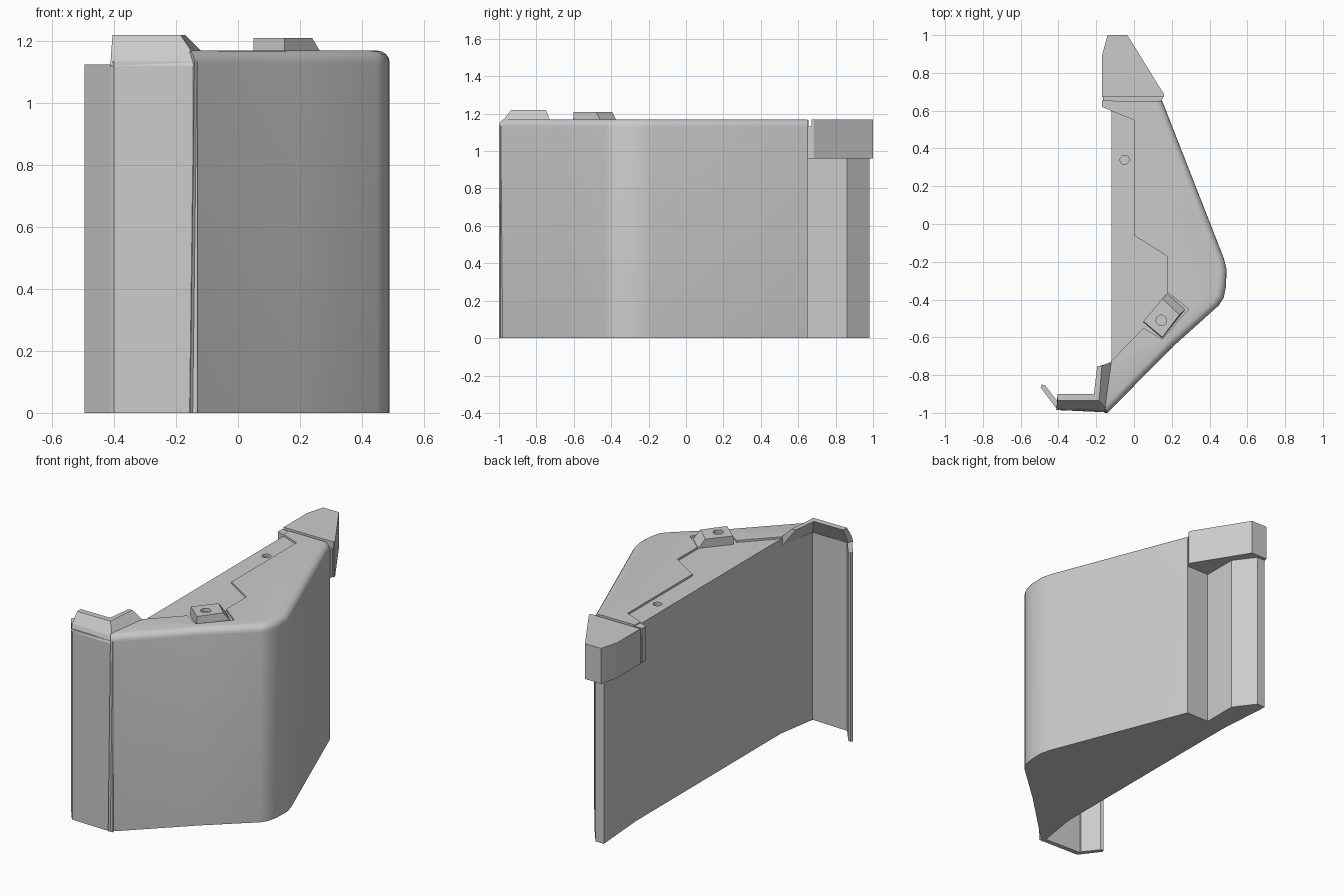
import bpy, bmesh

if "Cube" in bpy.data.objects:
    bpy.data.objects.remove(bpy.data.objects["Cube"])


def finish(name, bm, smooth=False):
    bmesh.ops.recalc_face_normals(bm, faces=bm.faces)
    me = bpy.data.meshes.new(name)
    bm.to_mesh(me)
    bm.free()
    ob = bpy.data.objects.new(name, me)
    bpy.context.collection.objects.link(ob)
    if smooth:
        smooth_shade(ob)
    return ob


def smooth_shade(ob):
    bpy.ops.object.select_all(action='DESELECT')
    ob.select_set(True)
    bpy.context.view_layer.objects.active = ob
    bpy.ops.object.shade_smooth_by_angle(angle=0.55)


def loft(name, rings, smooth=False):
    """Join equal-length rings of 3D points and close both ends."""
    bm = bmesh.new()
    rs = [[bm.verts.new(p) for p in r] for r in rings]
    n = len(rs[0])
    for a, b in zip(rs, rs[1:]):
        for i in range(n):
            j = (i + 1) % n
            bm.faces.new((a[i], a[j], b[j], b[i]))
    bm.faces.new(rs[0])
    bm.faces.new(rs[-1])
    return finish(name, bm, smooth)


def prism(name, outline, z0, z1, top=None):
    return loft(name, [[(x, y, z0) for x, y in outline],
                       [(x, y, z1) for x, y in (top or outline)]])


def cut(ob, cutter):
    mod = ob.modifiers.new("cut", 'BOOLEAN')
    mod.operation = 'DIFFERENCE'
    mod.solver = 'EXACT'
    mod.object = cutter
    bpy.ops.object.select_all(action='DESELECT')
    bpy.context.view_layer.objects.active = ob
    ob.select_set(True)
    bpy.ops.object.modifier_apply(modifier=mod.name)
    bpy.data.objects.remove(cutter)


def pin(x, y, z, r, depth):
    bpy.ops.mesh.primitive_cylinder_add(vertices=20, radius=r, depth=depth, location=(x, y, z))
    return bpy.context.object


# Main body: tall slab with a rounded outer top rim
outer = [(0.15, 0.65), (0.475, -0.18), (0.49, -0.24), (0.487, -0.33),
         (0.475, -0.39), (0.45, -0.43), (0.20, -0.655), (-0.14, -1.0)]
inner = [(-0.16, -0.97), (-0.12, -0.72), (-0.12, 0.65)]
H = 1.17
low = outer[:-1] + [(-0.155, -1.0)] + inner
body = prism("main_body", low, 0, H, outer + inner)
bm = bmesh.new()
bm.from_mesh(body.data)
bm.verts.ensure_lookup_table()
n = len(low)
rim = [bm.edges.get((bm.verts[n + i], bm.verts[n + i + 1])) for i in range(len(outer) - 1)]
bmesh.ops.bevel(bm, geom=rim, offset=0.04, segments=4, profile=0.5, affect='EDGES')
bm.to_mesh(body.data)
bm.free()

# Shallow recess along the back of the top face
recess = [(-0.3, 0.67), (0, 0.55), (0, -0.06), (0.175, -0.17), (0.175, -0.36),
          (0.29, -0.45), (0.15, -0.61), (0.05, -0.55), (-0.12, -0.725), (-0.3, -0.725)]
cut(body, prism("recess_cutter", recess, H - 0.012, H + 0.1))
cut(body, pin(-0.05, 0.34, H, 0.024, 0.06))
smooth_shade(body)

# Sloped mounting block with a hole
block = prism("mounting_block",
              [(0.05, -0.52), (0.15, -0.605), (0.275, -0.45), (0.18, -0.365)], 1.15, 1.21,
              [(0.05, -0.515), (0.15, -0.60), (0.24, -0.48), (0.15, -0.395)])
cut(block, pin(0.145, -0.51, 1.21, 0.028, 0.04))

# End post below the cap
prism("end_post", [(-0.12, 0.64), (0.0, 0.64), (0.0, 0.86), (-0.09, 0.98), (-0.145, 0.98)], 0, 0.97)

# End cap with a groove floor between it and the body
prism("end_cap", [(-0.14, 1.0), (-0.035, 1.0), (0.16, 0.685), (0.16, 0.672),
                  (-0.17, 0.672), (-0.17, 0.89)], 0.96, H)
prism("cap_groove_floor", [(-0.165, 0.64), (0.145, 0.64), (0.155, 0.68), (-0.165, 0.68)], 0.96, 1.13)
prism("cap_side_tab", [(-0.17, 0.62), (-0.11, 0.595), (-0.11, 0.655), (-0.17, 0.655)], 0.96, H - 0.005)

# Front wing and its angled flap
prism("front_wing", [(-0.13, -0.992), (-0.40, -0.985), (-0.412, -0.975),
                     (-0.40, -0.955), (-0.14, -0.965)], 0, 1.135)
prism("wing_flap", [(-0.40, -0.985), (-0.412, -0.975), (-0.495, -0.865), (-0.488, -0.85),
                    (-0.47, -0.855), (-0.40, -0.945)], 0, 1.125)

# Raised lip that follows the wing and turns along the body
loft("raised_lip", [
    [(-0.412, -0.985, 1.12), (-0.41, -0.972, 1.16), (-0.405, -0.935, 1.22),
     (-0.405, -0.90, 1.22), (-0.405, -0.95, 1.12)],
    [(-0.142, -0.997, 1.12), (-0.145, -0.98, 1.16), (-0.185, -0.935, 1.22),
     (-0.212, -0.90, 1.22), (-0.165, -0.955, 1.12)],
    [(-0.115, -0.73, 1.14), (-0.12, -0.73, 1.17), (-0.17, -0.75, 1.22),
     (-0.195, -0.755, 1.22), (-0.125, -0.735, 1.12)]])
